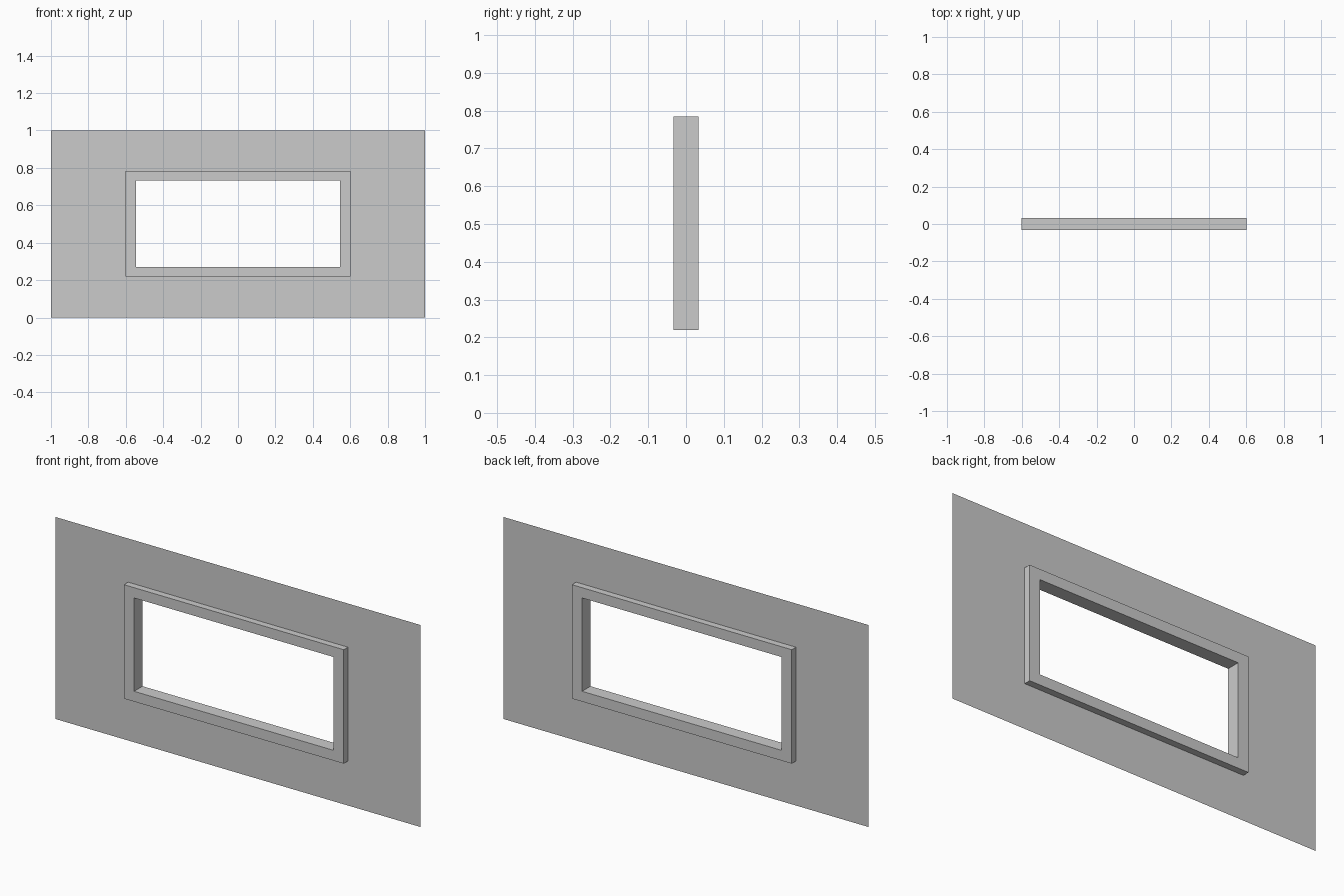
import bpy, bmesh

if "Cube" in bpy.data.objects:
    bpy.data.objects.remove(bpy.data.objects["Cube"])

ZC = 0.502  # height of the opening's centre


def rect(bm, x0, x1, z0, z1, y):
    return [bm.verts.new((x, y, z)) for x, z in ((x0, z0), (x1, z0), (x1, z1), (x0, z1))]


def rect_ring(name, outer, inner, half_depth=0.0):
    """Rectangular ring facing -y; flat sheet when half_depth is zero."""
    bm = bmesh.new()
    o, i = rect(bm, *outer, -half_depth), rect(bm, *inner, -half_depth)
    loops = [o, i]
    if half_depth:
        loops += [rect(bm, *inner, half_depth), rect(bm, *outer, half_depth), o]
    # Bridge neighbouring loops with mitred quads
    for a, b in zip(loops, loops[1:]):
        for k in range(4):
            n = (k + 1) % 4
            bm.faces.new((a[k], a[n], b[n], b[k]))
    if half_depth:
        bmesh.ops.recalc_face_normals(bm, faces=bm.faces)
    mesh = bpy.data.meshes.new(name)
    bm.to_mesh(mesh)
    bm.free()
    obj = bpy.data.objects.new(name, mesh)
    bpy.context.collection.objects.link(obj)
    return obj


def centred(hw, hh):
    return (-hw, hw, ZC - hh, ZC + hh)


# Thin wall sheet, its opening tucked just under the frame
rect_ring("wall_panel", (-1, 1, 0, 1), centred(0.59, 0.272))

# Window frame standing proud on both sides of the wall
rect_ring("window_frame", centred(0.602, 0.282), centred(0.546, 0.231), 0.033)
